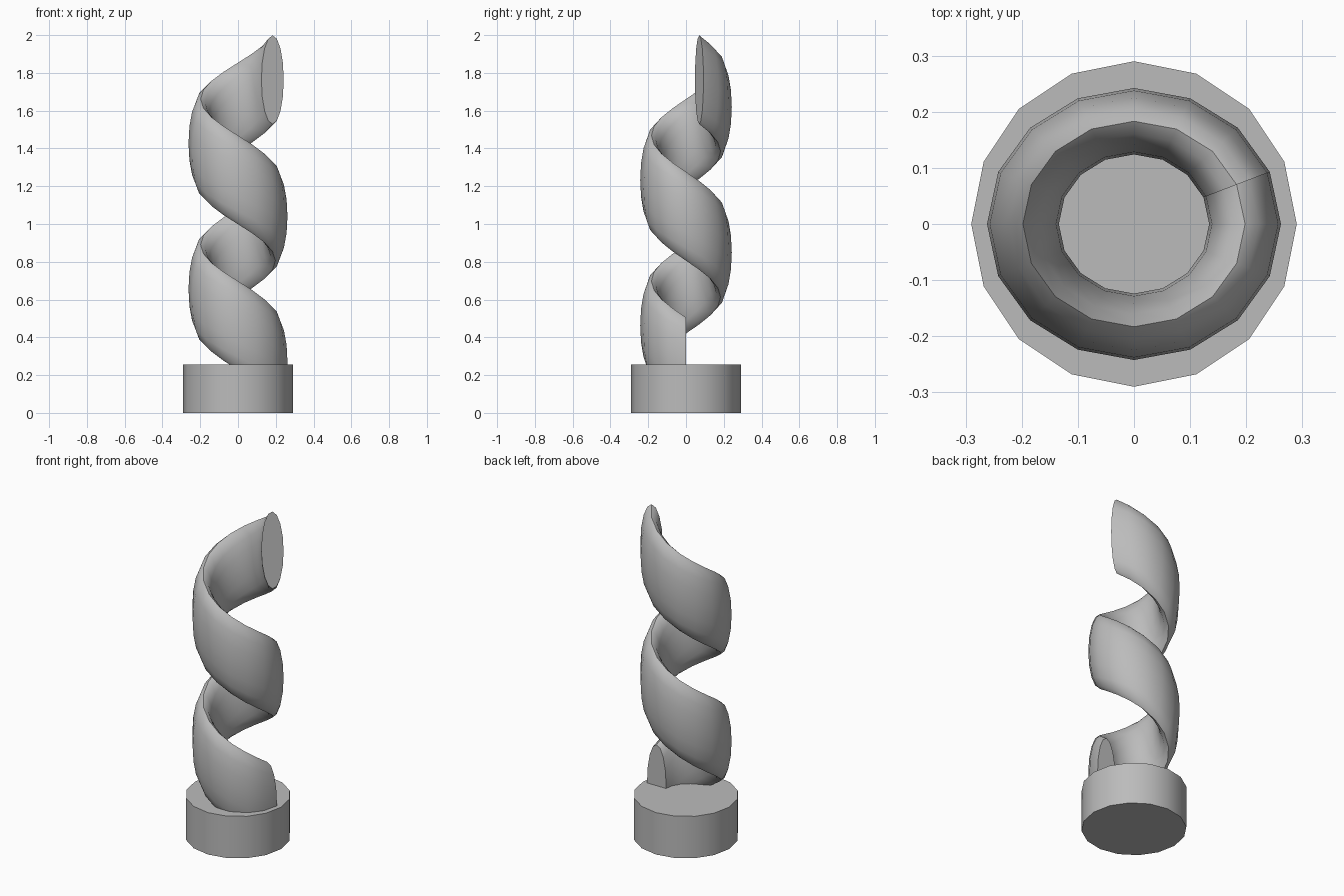
import bpy
import bmesh
from math import cos, sin, pi, radians

cube = bpy.data.objects.get("Cube")
if cube:
    bpy.data.objects.remove(cube, do_unlink=True)

SIDES = 16            # divisions per full turn
STEPS = 31            # almost two turns
PITCH = 0.771
START_Z = 0.27
RADIUS, HALF_WIDTH, HALF_HEIGHT = 0.198, 0.064, 0.235
DEPTH_SCALE = 0.925   # the coil is slightly narrower in depth
BASE_RADIUS, BASE_HEIGHT = 0.29, 0.255


def make_material(name, rgb):
    mat = bpy.data.materials.new(name)
    mat.use_nodes = True
    color = (*rgb, 1)
    mat.diffuse_color = color
    mat.node_tree.nodes["Principled BSDF"].inputs["Base Color"].default_value = color
    return mat


def add_object(name, bm, mat):
    bmesh.ops.recalc_face_normals(bm, faces=bm.faces)
    mesh = bpy.data.meshes.new(name)
    bm.to_mesh(mesh)
    bm.free()
    mesh.materials.append(mat)
    obj = bpy.data.objects.new(name, mesh)
    bpy.context.collection.objects.link(obj)
    bpy.ops.object.select_all(action='DESELECT')
    obj.select_set(True)
    bpy.context.view_layer.objects.active = obj
    bpy.ops.object.shade_smooth_by_angle(angle=radians(35))
    return obj


def section(bm, step):
    """Upright oval ring at one step of the climbing clockwise coil."""
    turn = -2 * pi * step / SIDES
    z = START_Z + PITCH * step / SIDES
    ring = []
    for i in range(SIDES):
        a = 2 * pi * i / SIDES
        r = RADIUS + HALF_WIDTH * cos(a)
        ring.append(bm.verts.new((r * cos(turn), r * sin(turn) * DEPTH_SCALE,
                                  z + HALF_HEIGHT * sin(a))))
    return ring


grey = make_material("plain grey", (0.5, 0.5, 0.5))

# Base: short sixteen-sided drum
bm = bmesh.new()
bmesh.ops.create_cone(bm, cap_ends=True, segments=SIDES, radius1=BASE_RADIUS,
                      radius2=BASE_RADIUS, depth=BASE_HEIGHT)
bmesh.ops.translate(bm, verts=bm.verts, vec=(0, 0, BASE_HEIGHT / 2))
add_object("base", bm, grey)

# Spiral: oval rings bridged along the coil, capped at both ends
bm = bmesh.new()
rings = [section(bm, s) for s in range(STEPS + 1)]
for low, high in zip(rings, rings[1:]):
    for i in range(SIDES):
        j = (i + 1) % SIDES
        bm.faces.new((low[i], low[j], high[j], high[i]))
bm.faces.new(rings[0])
bm.faces.new(rings[-1])
add_object("spiral", bm, grey)
